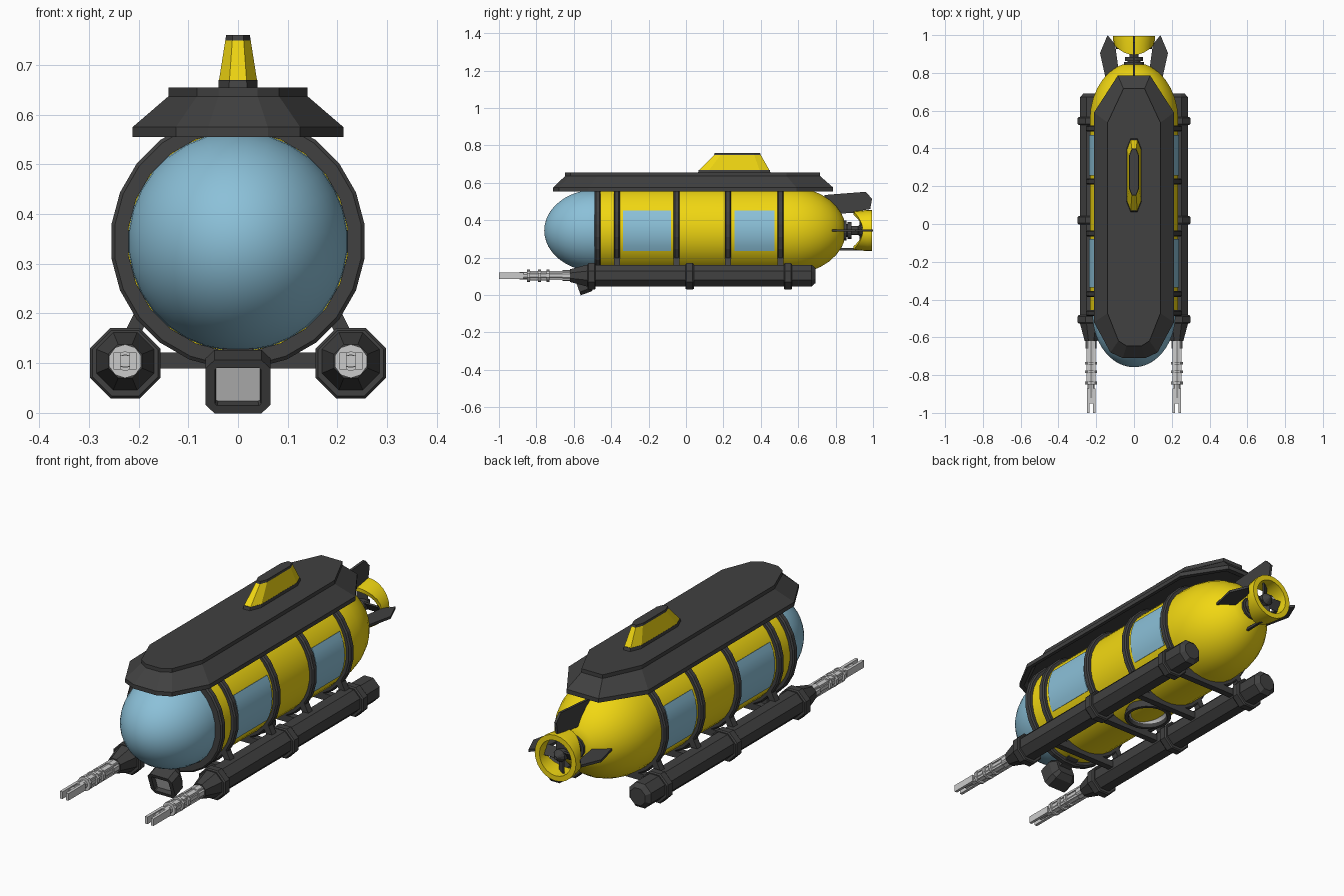
import bpy, bmesh
from math import sin, cos, pi, radians, sqrt
from mathutils import Vector, Matrix

if "Cube" in bpy.data.objects:
    bpy.data.objects.remove(bpy.data.objects["Cube"])


def material(name, rgb):
    m = bpy.data.materials.new(name)
    m.diffuse_color = (*rgb, 1)
    m.use_nodes = True
    m.node_tree.nodes["Principled BSDF"].inputs["Base Color"].default_value = m.diffuse_color
    return m


YELLOW = material("yellow", (0.88, 0.68, 0.006))
DARK = material("dark", (0.052, 0.052, 0.052))
BLUE = material("glass", (0.26, 0.53, 0.69))
CZ = 0.345      # hull axis height
SX = 0.227      # skid offset
SZ = 0.1        # skid height


def finish(bm, name, mat, smooth=None):
    bmesh.ops.recalc_face_normals(bm, faces=bm.faces)
    me = bpy.data.meshes.new(name)
    bm.to_mesh(me)
    bm.free()
    ob = bpy.data.objects.new(name, me)
    bpy.context.collection.objects.link(ob)
    if mat:
        me.materials.append(mat)
    if smooth:
        bpy.ops.object.select_all(action='DESELECT')
        bpy.context.view_layer.objects.active = ob
        ob.select_set(True)
        bpy.ops.object.shade_smooth_by_angle(angle=radians(smooth))
    return ob


def skin(bm, rings, loop=False):
    """Bridge rings of vertices, capping both ends unless looped."""
    n = len(rings[0])
    pairs = list(zip(rings, rings[1:])) + ([(rings[-1], rings[0])] if loop else [])
    for a, b in pairs:
        for i in range(n):
            j = (i + 1) % n
            bm.faces.new((a[i], a[j], b[j], b[i]))
    if not loop:
        bm.faces.new(rings[0])
        bm.faces.new(rings[-1])


def lathe(name, profile, mat, x=0, c=CZ, n=24, smooth=None, loop=False, axis='y'):
    """Revolve (position, radius) points about the y axis, or about z with c as y centre."""
    bm = bmesh.new()
    rings = []
    for h, r in profile:
        ring = []
        for i in range(n):
            a = 2 * pi * (i + 0.5) / n
            u, v = x + r * cos(a), c + r * sin(a)
            ring.append(bm.verts.new((u, h, v) if axis == 'y' else (u, v, h)))
        rings.append(ring)
    skin(bm, rings, loop)
    bmesh.ops.remove_doubles(bm, verts=bm.verts, dist=1e-4)
    return finish(bm, name, mat, smooth)


def loft(name, half, layers, mat):
    """Stack a mirrored plan outline; each layer is (z, x scale, y scale, y offset)."""
    outline = half + [(-x, y) for x, y in reversed(half)]
    bm = bmesh.new()
    skin(bm, [[bm.verts.new((x * sx, y * sy + o, z)) for x, y in outline]
              for z, sx, sy, o in layers])
    return finish(bm, name, mat)


def beam(name, p, q, w, h, mat):
    p, q = Vector(p), Vector(q)
    d = q - p
    bm = bmesh.new()
    rot = d.to_track_quat('Z', 'Y').to_matrix().to_4x4()
    bmesh.ops.create_cube(bm, size=1, matrix=Matrix.Translation((p + q) / 2) @ rot
                          @ Matrix.Diagonal((w, h, d.length, 1)))
    return finish(bm, name, mat)


def plate(name, pts, thick, mat, turn=0, pivot=(0, 0, CZ)):
    """Extruded (radius, y) outline, turned about the hull axis."""
    bm = bmesh.new()
    skin(bm, [[bm.verts.new((r, y, t)) for r, y in pts] for t in (-thick / 2, thick / 2)])
    bm.transform(Matrix.Translation(pivot) @ Matrix.Rotation(-turn, 4, 'Y'))
    return finish(bm, name, mat)


# Hull with rounded tail
R = 0.235
tail = [(0.55 + 0.305 * sin(t * pi / 16), R * cos(t * pi / 16)) for t in range(1, 7)]
lathe("hull", [(-0.47, R), (0.55, R)] + tail + [(0.845, 0.06)], YELLOW, n=32, smooth=35)

# Glass nose
nose = [(-0.475 - 0.283 * cos(t * pi / 24), 0.221 * sin(t * pi / 24)) for t in range(13)]
lathe("glass_nose", nose, BLUE, n=32, smooth=60)

# Hull rings
for i, y in enumerate((-0.472, -0.37, -0.05, 0.225, 0.505)):
    w = 0.016
    lathe(f"hull_ring_{i}", [(y - w, 0.222), (y - w, 0.25), (y - w + 0.006, 0.257),
                             (y + w - 0.006, 0.257), (y + w, 0.25), (y + w, 0.222)],
          DARK, n=24, loop=True)

# Curved side windows
for s in (-1, 1):
    for k, (y0, y1) in enumerate(((-0.337, -0.08), (0.258, 0.472))):
        bm = bmesh.new()
        rings = []
        for i in range(9):
            a = radians(-27 + 54 * i / 8)
            rings.append([bm.verts.new((s * r * cos(a), y, CZ + r * sin(a)))
                          for r, y in ((0.228, y0), (0.239, y0), (0.239, y1), (0.228, y1))])
        skin(bm, rings)
        finish(bm, f"window_{k}_{'left' if s < 0 else 'right'}", BLUE, 30)

# Upper deck
deck = [(0.06, -0.71), (0.125, -0.68), (0.212, -0.52), (0.212, 0.59), (0.085, 0.787)]
loft("deck", deck, [(0.57, 0.86, 0.94, 0), (0.555, 0.92, 0.97, 0), (0.555, 1, 1, 0),
                    (0.575, 1, 1, 0), (0.637, 0.66, 0.91, 0), (0.655, 0.66, 0.91, 0)], DARK)

# Conning tower
tower = [(0.018, -0.195), (0.04, -0.14), (0.04, 0.14), (0.018, 0.195)]
loft("tower_base", tower, [(0.65, 1, 1, 0.258), (0.67, 0.97, 0.97, 0.258)], DARK)
loft("tower", tower, [(0.668, 0.96, 0.965, 0.258), (0.749, 0.64, 0.64, 0.275)], YELLOW)
loft("tower_cap", tower, [(0.748, 0.64, 0.64, 0.275), (0.76, 0.6, 0.62, 0.275)], DARK)

# Tail hub and shaft
lathe("tail_hub", [(0.83, 0.055), (0.857, 0.055), (0.857, 0.035), (0.864, 0.035), (0.864, 0.048),
                   (0.885, 0.048), (0.885, 0.025), (0.92, 0.025), (0.925, 0.03), (0.965, 0.03),
                   (0.985, 0.012), (0.995, 0.008)], DARK, n=12)

# Propeller blades
for k in range(4):
    bm = bmesh.new()
    bmesh.ops.create_cube(bm, size=1, matrix=Matrix.Rotation(k * pi / 2, 4, 'Y')
                          @ Matrix.Translation((0.055, 0, 0)) @ Matrix.Rotation(radians(35), 4, 'X')
                          @ Matrix.Diagonal((0.08, 0.008, 0.05, 1)))
    bm.transform(Matrix.Translation((0, 0.945, CZ)))
    finish(bm, f"propeller_blade_{k}", DARK)

# Propeller duct with front edge cut back at the sides
bm = bmesh.new()
rings = []
for i in range(24):
    a = 2 * pi * i / 24
    yf = 0.945 - 0.05 * sin(a) ** 2
    rings.append([bm.verts.new((r * cos(a), y, CZ + r * sin(a)))
                  for y, r in ((yf, 0.103), (0.97, 0.11), (0.995, 0.11), (0.995, 0.085), (yf, 0.085))])
skin(bm, rings, loop=True)
finish(bm, "propeller_duct", YELLOW, 35)
beam("duct_brace_top", (0, 0.80, CZ + 0.1), (0, 0.93, CZ + 0.1), 0.012, 0.012, DARK)
beam("duct_brace_bottom", (0, 0.80, CZ - 0.1), (0, 0.93, CZ - 0.1), 0.012, 0.012, DARK)

# Tail fins
side_fin = [(0.07, 0.77), (0.15, 0.77), (0.18, 0.905), (0.14, 1.0), (0.1, 0.95), (0.085, 0.84)]
top_fin = [(0.09, 0.75), (0.19, 0.74), (0.207, 0.96), (0.17, 0.995), (0.115, 0.985), (0.09, 0.84)]
plate("side_fin_right", side_fin, 0.012, DARK)
plate("side_fin_left", side_fin, 0.012, DARK, pi)
plate("top_fin", top_fin, 0.012, DARK, pi / 2)

# Skids, collars, struts and arms on both sides
K = 1 / cos(pi / 8)
for s, side in ((-1, "left"), (1, "right")):
    x = s * SX
    prof = [(-0.62, 0.034), (-0.53, 0.058), (0.672, 0.058), (0.692, 0.04)]
    lathe(f"skid_{side}", [(y, r * K) for y, r in prof], DARK, x, SZ + 0.004, 8)
    for i, y in enumerate((-0.505, 0.02, 0.545)):
        prof = [(y - 0.022, 0.066), (y - 0.016, 0.071), (y + 0.016, 0.071), (y + 0.022, 0.066)]
        lathe(f"skid_collar_{i}_{side}", [(p, r * K) for p, r in prof], DARK, x, SZ, 8)
    for i, y in enumerate((-0.37, -0.05, 0.225, 0.505)):
        beam(f"skid_strut_{i}_{side}", (x, y, 0.13), (s * 0.185, y, 0.215), 0.032, 0.03, DARK)

    # Arm sleeve with collars
    prof = [(-0.60, 0.03), (-0.66, 0.03), (-0.66, 0.024), (-0.73, 0.024), (-0.73, 0.033),
            (-0.745, 0.033), (-0.745, 0.025), (-0.775, 0.025), (-0.775, 0.034), (-0.79, 0.034),
            (-0.79, 0.025), (-0.835, 0.025), (-0.835, 0.034), (-0.85, 0.034), (-0.85, 0.02),
            (-0.89, 0.02), (-0.89, 0.014), (-0.92, 0.014)]
    lathe(f"arm_{side}", prof, None, x, SZ + 0.004, 10)
    for k in range(4):
        a = pi / 4 + k * pi / 2
        dx, dz = 0.026 * cos(a), 0.026 * sin(a)
        beam(f"arm_rod_{k}_{side}", (x + dx, -0.61, SZ + 0.004 + dz),
             (x + dx, -0.85, SZ + 0.004 + dz), 0.01, 0.01, None)
    for k, d in enumerate((-1, 1)):
        beam(f"arm_finger_{k}_{side}", (x + d * 0.016, -0.87, SZ + 0.004),
             (x + d * 0.016, -1.0, SZ + 0.004), 0.014, 0.034, None)
    beam(f"arm_wrist_{side}", (x, -0.88, SZ + 0.004), (x, -0.95, SZ + 0.004), 0.036, 0.022, None)

# Cross bars between skids
for i, y in enumerate((-0.37, -0.05, 0.225, 0.505)):
    beam(f"cross_bar_{i}", (-SX, y, 0.105), (SX, y, 0.105), 0.032, 0.032, DARK)

# Front lamp: chamfered hollow housing tilted downward
tilt = Matrix.Translation((0, -0.54, 0.068)) @ Matrix.Rotation(radians(20), 4, 'X')
bm = bmesh.new()
rings = []
for y, w, c in ((0.045, 0.045, 0.012), (0.015, 0.065, 0.018), (-0.045, 0.065, 0.018),
                (-0.045, 0.046, 0.004), (-0.02, 0.044, 0.004)):
    h = w * 0.88
    quad = [(w, h - c), (w - c, h)]
    half = quad + [(-a, b) for a, b in reversed(quad)]
    rings.append([bm.verts.new((a, y, b)) for a, b in half + [(-a, -b) for a, b in half]])
skin(bm, rings)
bm.transform(tilt)
finish(bm, "lamp_housing", DARK)
lens = beam("lamp_lens", (0, -0.024, 0), (0, -0.016, 0), 0.088, 0.077, None)
lens.data.transform(tilt)
beam("lamp_mount", (0, -0.53, 0.1), (0, -0.43, 0.14), 0.06, 0.05, DARK)

# Belly hatch
lathe("hatch_rim", [(0.16, 0.09), (0.10, 0.11), (0.09, 0.108), (0.09, 0.092), (0.16, 0.07)],
      DARK, c=0.1, n=20, loop=True, axis='z', smooth=30)
lathe("hatch_bowl", [(0.092, 0.094), (0.115, 0.083), (0.135, 0.06), (0.142, 0.0)],
      None, c=0.1, n=20, axis='z', smooth=40).data.polygons
bowl = bpy.data.objects["hatch_bowl"]
bm = bmesh.new()
bm.from_mesh(bowl.data)
bmesh.ops.delete(bm, geom=[f for f in bm.faces if len(f.verts) > 4], context='FACES_ONLY')
bmesh.ops.reverse_faces(bm, faces=bm.faces)
bm.to_mesh(bowl.data)
bm.free()
